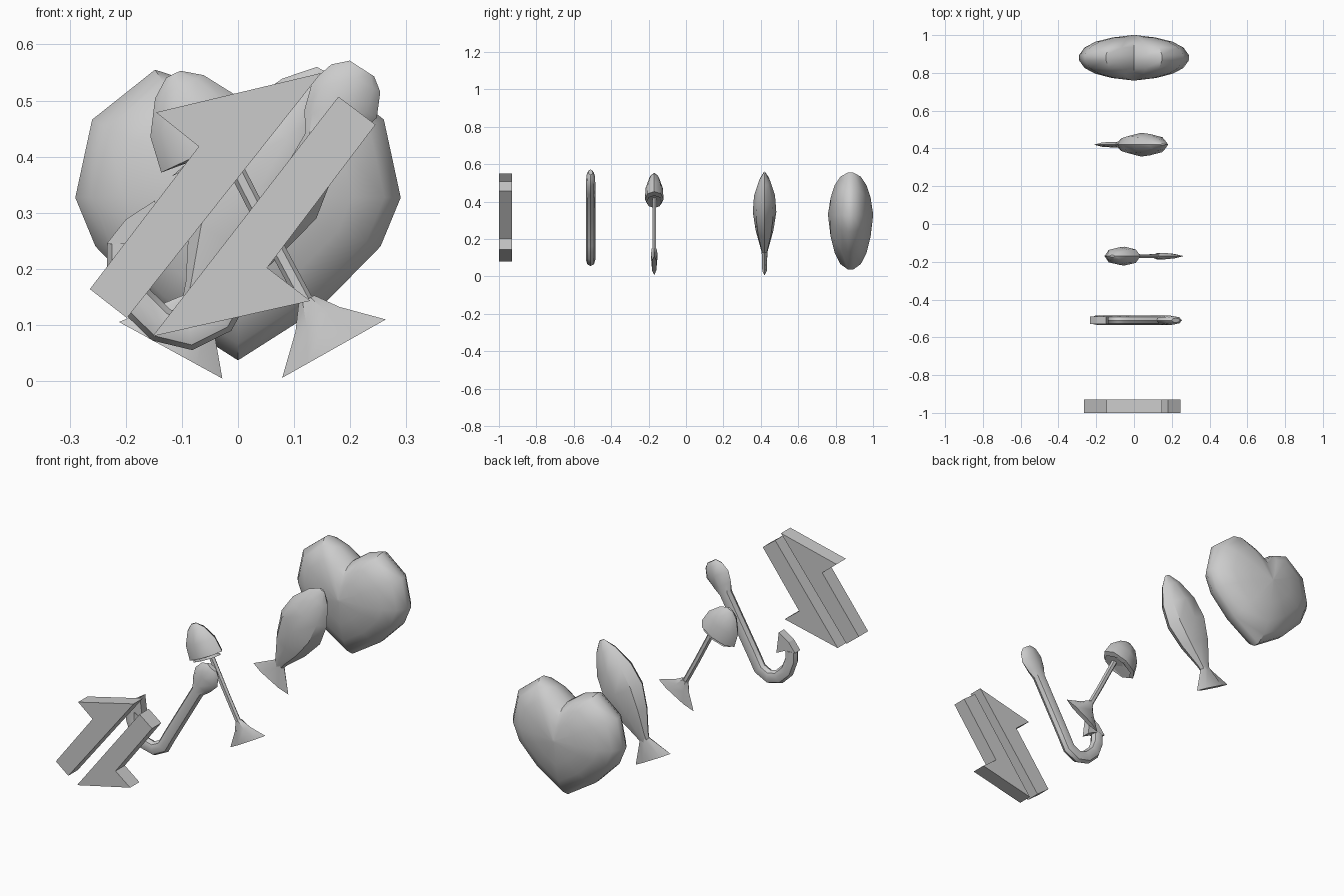
import bpy, math
from mathutils import Vector

if "Cube" in bpy.data.objects:
    bpy.data.objects.remove(bpy.data.objects["Cube"])


def make(name, verts, faces, smooth=True):
    me = bpy.data.meshes.new(name)
    me.from_pydata(verts, [], faces)
    ob = bpy.data.objects.new(name, me)
    bpy.context.collection.objects.link(ob)
    bpy.ops.object.select_all(action='DESELECT')
    ob.select_set(True)
    bpy.context.view_layer.objects.active = ob
    bpy.ops.object.mode_set(mode='EDIT')
    bpy.ops.mesh.select_all(action='SELECT')
    bpy.ops.mesh.normals_make_consistent(inside=False)
    bpy.ops.object.mode_set(mode='OBJECT')
    if smooth:
        bpy.ops.object.shade_smooth_by_angle(angle=math.radians(40))
    return ob


def skin(name, rings, smooth=True):
    """Join equal-length rings and close both ends."""
    n = len(rings[0])
    verts = [v for r in rings for v in r]
    faces = [(i * n + k, i * n + (k + 1) % n, (i + 1) * n + (k + 1) % n, (i + 1) * n + k)
             for i in range(len(rings) - 1) for k in range(n)]
    last = (len(rings) - 1) * n
    faces += [tuple(range(n)), tuple(range(last, last + n))]
    return make(name, verts, faces, smooth)


def prism(name, outline, y0, y1):
    return skin(name, [[(x, y, z) for x, z in outline] for y in (y0, y1)], False)


def loft(name, y, path, sides=8):
    """Elliptical sections along a path in the xz plane: (x, z, half width, half thickness)."""
    rings = []
    for i, (x, z, w, t) in enumerate(path):
        a, b = path[max(i - 1, 0)], path[min(i + 1, len(path) - 1)]
        d = Vector((b[0] - a[0], b[1] - a[1])).normalized()
        ring = []
        for k in range(sides):
            g = 2 * math.pi * k / sides
            c, s = math.cos(g) * w, math.sin(g) * t
            ring.append((x + d.y * c, y + s, z - d.x * c))
        rings.append(ring)
    return skin(name, rings)


def straight(origin, direction, stations):
    """Stations (distance, half width, half thickness) along a straight axis."""
    d = Vector(direction).normalized()
    return [(origin[0] + d.x * s, origin[1] + d.y * s, w, t) for s, w, t in stations]


# pair of opposed half arrows
arrow = [(0.148, 0.549), (-0.146, 0.479), (-0.07, 0.418), (-0.264, 0.164), (-0.198, 0.1125)]
prism("arrow_up", arrow, -1.0, -0.93)
arrow = [(-0.152, 0.08), (0.129, 0.143), (0.052, 0.202), (0.245, 0.457), (0.179, 0.507)]
prism("arrow_down", arrow, -1.0, -0.93)

# fish hook: flattened eye, shank, bend and barb
HY, T = -0.51, 0.025
loft("hook", HY, [
    (0.221, 0.557, 0.026, 0.012), (0.21, 0.54, 0.05, 0.022), (0.19, 0.502, 0.066, T),
    (0.164, 0.459, 0.052, T), (0.146, 0.425, 0.031, T), (0.0, 0.175, 0.031, T),
    (-0.035, 0.112, 0.032, T), (-0.085, 0.087, 0.032, T), (-0.137, 0.1, 0.032, T),
    (-0.182, 0.144, 0.032, T), (-0.203, 0.2, 0.031, T), (-0.203, 0.245, 0.03, T)])
prism("hook_barb", [(-0.234, 0.245), (-0.2, 0.288), (-0.148, 0.322), (-0.135, 0.22), (-0.175, 0.24)],
      HY - 0.02, HY + 0.02)

# fish skeleton: hollow-backed head, spine and tail
SY = -0.17
loft("bone_head", SY, straight((-0.045, 0.40), (-0.43, 0.9), [
    (0.02, 0.01, 0.006), (0.0, 0.08, 0.042), (0.014, 0.095, 0.05), (0.08, 0.085, 0.046),
    (0.138, 0.048, 0.027), (0.163, 0.014, 0.006)]))
loft("bone_spine", SY, [(-0.03, 0.43, 0.014, 0.012), (0.06, 0.255, 0.014, 0.011),
                        (0.135, 0.115, 0.014, 0.012)], 6)
loft("bone_tail", SY, straight((0.122, 0.145), (0.49, -0.87), [
    (0.0, 0.016, 0.015), (0.04, 0.045, 0.02), (0.1, 0.106, 0.013)]), 6)

# whole fish: body and tail
FY = 0.42
O, D = (-0.12, 0.055), (0.48, 0.877)
loft("fish_body", FY, straight(O, D, [
    (0.08, 0.022, 0.014), (0.12, 0.035, 0.024), (0.22, 0.083, 0.048), (0.33, 0.115, 0.063),
    (0.43, 0.102, 0.056), (0.52, 0.058, 0.03), (0.568, 0.014, 0.005)]))
loft("fish_tail", FY, straight(O, D, [(0.0, 0.105, 0.014), (0.1, 0.025, 0.018)]), 6)

# pillow-shaped heart
half = [(0.07, 0.53), (0.148, 0.555), (0.26, 0.466), (0.29, 0.327),
        (0.254, 0.24), (0.146, 0.13)]
outline = [(0, 0.48)] + half + [(0, 0.037)] + [(-x, z) for x, z in reversed(half)]
layers = [(0.03, 0.12), (0.4, 0.107), (0.7, 0.085), (0.9, 0.055), (1.0, 0.015)]
layers = [(s, -h) for s, h in layers] + [(s, h) for s, h in reversed(layers)]
skin("heart", [[(x * s, 0.88 + h, 0.33 + (z - 0.33) * s) for x, z in outline] for s, h in layers])
